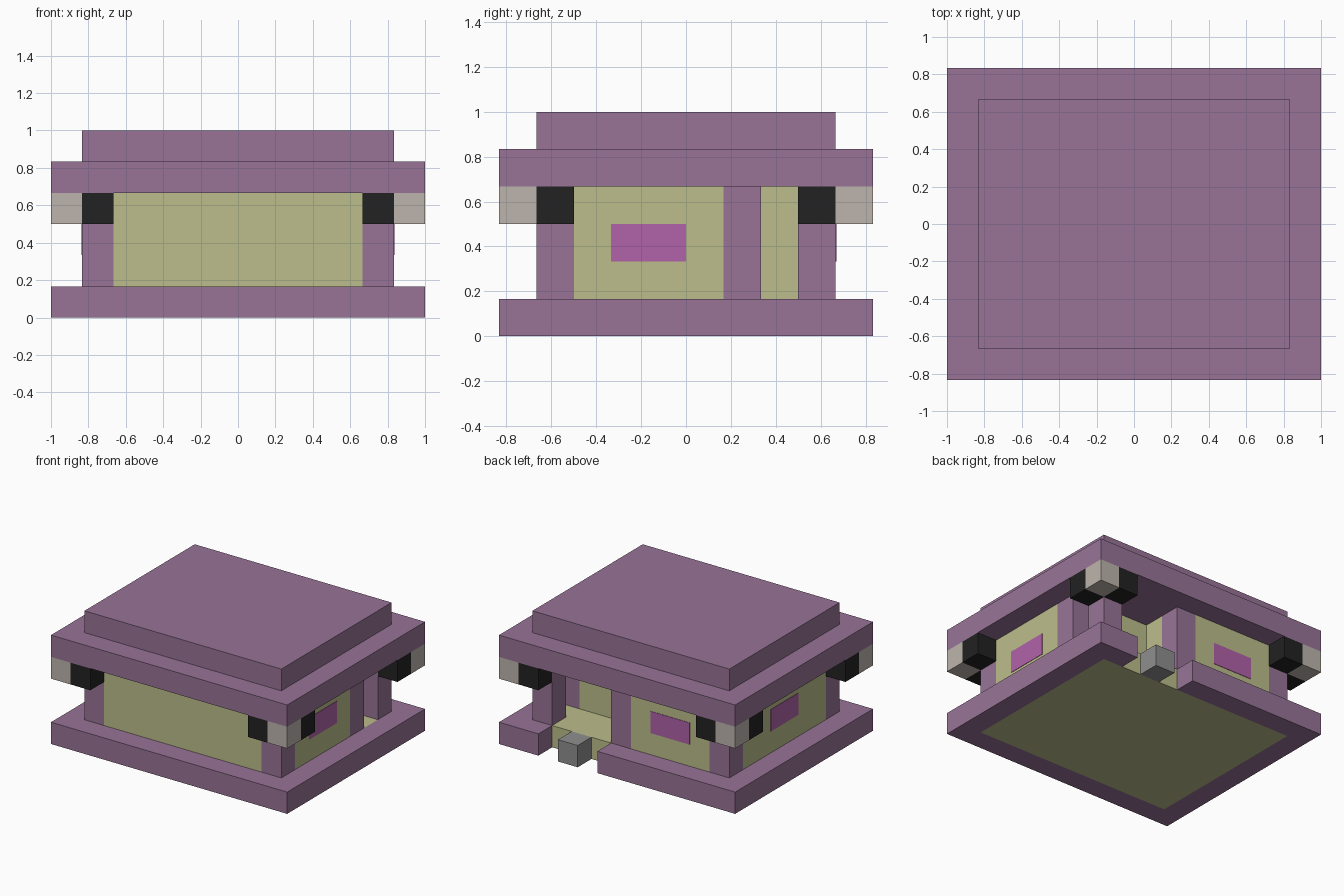
import bpy
import bmesh

U = 1 / 6  # size of one building block

if "Cube" in bpy.data.objects:
    bpy.data.objects.remove(bpy.data.objects["Cube"], do_unlink=True)


def linear(c):
    c /= 255
    return c / 12.92 if c <= 0.04045 else ((c + 0.055) / 1.055) ** 2.4


def material(name, r, g, b):
    mat = bpy.data.materials.new(name)
    mat.use_nodes = True
    color = (linear(r), linear(g), linear(b), 1)
    mat.diffuse_color = color
    shader = next(n for n in mat.node_tree.nodes if n.type == "BSDF_PRINCIPLED")
    shader.inputs["Base Color"].default_value = color
    shader.inputs["Roughness"].default_value = 0.9
    return mat


purple = material("dusty purple", 152, 116, 151)
tan = material("pale olive", 188, 190, 139)
magenta = material("window magenta", 177, 98, 169)
black = material("soft black", 34, 34, 34)
lamp = material("warm grey", 189, 181, 173)
stone = material("stone grey", 143, 143, 143)


def prism(name, outline, z0, z1, mat):
    """Extrude a floor outline, given in blocks, from z0 to z1."""
    bm = bmesh.new()
    face = bm.faces.new([bm.verts.new((x * U, y * U, z0 * U)) for x, y in outline])
    top = bmesh.ops.extrude_face_region(bm, geom=[face])["geom"]
    verts = [v for v in top if isinstance(v, bmesh.types.BMVert)]
    bmesh.ops.translate(bm, verts=verts, vec=(0, 0, (z1 - z0) * U))
    bmesh.ops.recalc_face_normals(bm, faces=bm.faces)
    mesh = bpy.data.meshes.new(name)
    bm.to_mesh(mesh)
    bm.free()
    mesh.materials.append(mat)
    obj = bpy.data.objects.new(name, mesh)
    bpy.context.collection.objects.link(obj)
    return obj


def box(name, x0, x1, y0, y1, z0, z1, mat):
    return prism(name, [(x0, y0), (x1, y0), (x1, y1), (x0, y1)], z0, z1, mat)


# Base: floor, border open at the entrance, and the step in the gap
box("floor", -5, 5, -4, 4, 0, 1, tan)
prism("base_border", [(1, 5), (-6, 5), (-6, -5), (6, -5), (6, 5), (4, 5),
                      (4, 4), (5, 4), (5, -4), (-5, -4), (-5, 4), (1, 4)], 0, 1, purple)
box("entrance_step", 2, 3, 4, 5, 0, 1, stone)

# Walls with recesses for the posts and an open corner porch
prism("walls", [(-4, -4), (4, -4), (4, -3), (5, -3), (5, 1), (4, 1), (4, 2), (1, 2),
                (1, 3), (0, 3), (0, 4), (-4, 4), (-4, 3), (-5, 3), (-5, -3), (-4, -3)],
      1, 4, tan)
box("porch_post_back", 0, 1, 3, 4, 1, 4, purple)
box("porch_post_side", 4, 5, 1, 2, 1, 4, purple)

# Corner posts and the lamps hung under the roof corners
for sx, side in ((-1, "right"), (1, "left")):
    for sy, end in ((-1, "front"), (1, "back")):
        def corner_block(part, x, y, z0, z1, mat):
            cx, cy = sx * x, sy * y
            box(f"{part}_{end}_{side}", cx - .5, cx + .5, cy - .5, cy + .5, z0, z1, mat)
        corner_block("corner_post", 4.5, 3.5, 1, 4, purple)
        corner_block("lamp", 5.5, 4.5, 3, 4, lamp)
        corner_block("lamp_bracket_inner", 4.5, 4.5, 3, 4, black)
        corner_block("lamp_bracket_outer", 5.5, 3.5, 3, 4, black)

# Windows as thin plates on the walls
T = 0.02
box("window_left", 5, 5 + T, -2, 0, 2, 3, magenta)
box("window_right", -5 - T, -5, -1, 1, 2, 3, magenta)
box("window_back", -3, -1, 4, 4 + T, 2, 3, magenta)

# Stepped roof
box("roof_eaves", -6, 6, -5, 5, 4, 5, purple)
box("roof_cap", -5, 5, -4, 4, 5, 6, purple)
